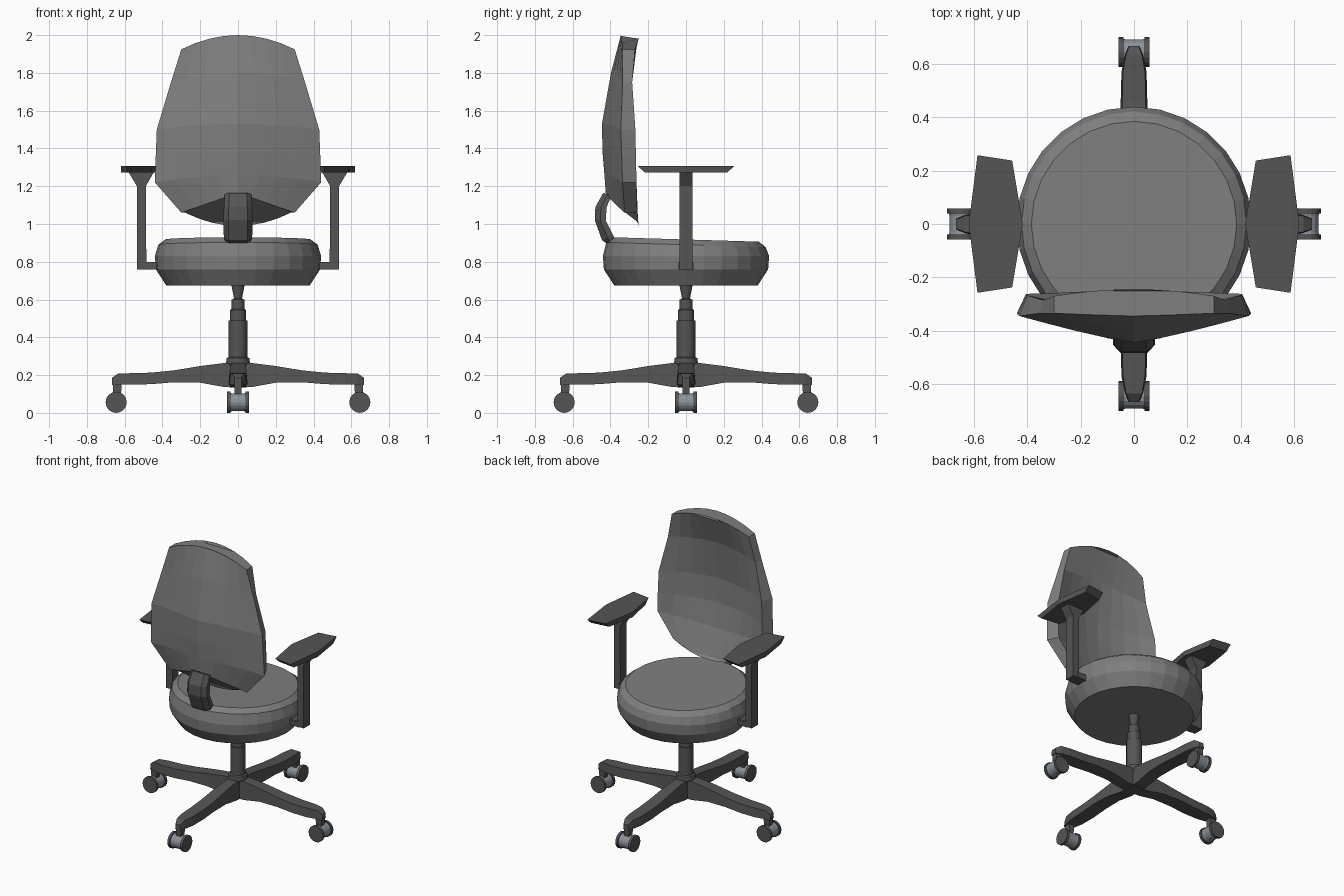
import bpy, bmesh
from math import cos, sin, pi, radians
from mathutils import Matrix, Vector

if "Cube" in bpy.data.objects:
    bpy.data.objects.remove(bpy.data.objects["Cube"])


def material(name, rgb):
    m = bpy.data.materials.new(name)
    m.diffuse_color = (*rgb, 1)
    m.use_nodes = True
    m.node_tree.nodes["Principled BSDF"].inputs["Base Color"].default_value = m.diffuse_color
    return m


CUSHION = material("cushion_grey", (0.21, 0.21, 0.21))
FRAME = material("frame_dark", (0.09, 0.09, 0.09))
METAL = material("hub_metal", (0.26, 0.29, 0.33))


def loft(name, rings, mat, matrix=Matrix()):
    """Closed rings of equal length, bridged and capped."""
    bm = bmesh.new()
    vs = [[bm.verts.new(matrix @ Vector(p)) for p in r] for r in rings]
    n = len(rings[0])
    for a, b in zip(vs, vs[1:]):
        for i in range(n):
            j = (i + 1) % n
            bm.faces.new((a[i], a[j], b[j], b[i]))
    bm.faces.new(vs[0])
    bm.faces.new(vs[-1])
    return finish(name, bm, mat)


def finish(name, bm, mat):
    bmesh.ops.recalc_face_normals(bm, faces=bm.faces)
    me = bpy.data.meshes.new(name)
    bm.to_mesh(me)
    bm.free()
    me.materials.append(mat)
    ob = bpy.data.objects.new(name, me)
    bpy.context.collection.objects.link(ob)
    return ob


def lathe(name, profile, sides, mat, matrix=Matrix()):
    rings = [[(r * cos(2 * pi * i / sides), r * sin(2 * pi * i / sides), z)
              for i in range(sides)] for r, z in profile]
    return loft(name, rings, mat, matrix)


def rect(x0, x1, y0, y1, z):
    return [(x0, y0, z), (x1, y0, z), (x1, y1, z), (x0, y1, z)]


# Seat cushion, its top tipped slightly down towards +y
seat = lathe("seat", [(.38, .675), (.435, .76), (.44, .83), (.422, .89), (.385, .918)], 28, CUSHION)
for v in seat.data.vertices:
    if v.co.z > .88:
        v.co.z -= .03 * v.co.y

# Backrest shell: half width back/front, edge z, centre z back/front,
# y of back edge/centre, y of front edge/centre
rows = [
    (.300, .300, 1.925, 2.00, 2.00, -.335, -.345, -.270, -.245),
    (.355, .340, 1.750, 1.80, 1.79, -.335, -.397, -.285, -.320),
    (.430, .400, 1.500, 1.53, 1.52, -.345, -.445, -.268, -.360),
    (.436, .405, 1.350, 1.38, 1.35, -.340, -.442, -.265, -.355),
    (.440, .405, 1.220, 1.26, 1.19, -.336, -.432, -.262, -.325),
    (.300, .280, 1.060, 1.165, .99, -.325, -.425, -.258, -.250),
]
cols = [-1, -.75, -.5, -.25, 0, .25, .5, .75, 1]
rings = []
for w, wf, ze, zb, zf, ybe, ybc, yfe, yfc in rows:
    p = 1 if ze < 1.1 else 2
    back = [(u * w, ybc + (ybe - ybc) * abs(u) ** 1.2, zb + (ze - zb) * abs(u) ** p) for u in cols]
    front = [(u * wf, yfc + (yfe - yfc) * u * u, zf + (ze - zf) * u * u) for u in reversed(cols)]
    rings.append(back + front)
loft("backrest", rings, CUSHION)

# Bracket joining backrest to seat: half width, outer y/z, inner y/z
bracket = [(.065, -.425, .90, -.37, .90), (.075, -.445, .915, -.385, .94), (.078, -.483, 1.02, -.425, 1.02),
           (.075, -.480, 1.09, -.420, 1.09), (.070, -.438, 1.165, -.395, 1.15)]
loft("back_bracket", [[(-w * .65, yo, zo), (w * .65, yo, zo), (w, (yo + yi) / 2, (zo + zi) / 2), (w, yi, zi),
                       (-w, yi, zi), (-w, (yo + yi) / 2, (zo + zi) / 2)]
                      for w, yo, zo, yi, zi in bracket], FRAME)

# Armrests, mirrored
pad = [(.417, 0), (.457, .238), (.587, .258), (.62, 0), (.587, -.258), (.457, -.238)]
for side, sx in (("left", -1), ("right", 1)):
    flip = Matrix.Scale(sx, 4, (1, 0, 0))
    loft(side + "_arm_pad", [[(x, y * .84, 1.272) for x, y in pad],
                             [(x, y, 1.308) for x, y in pad]], FRAME, flip)
    loft(side + "_arm_post", [rect(.485, .535, -.035, .035, .76), rect(.488, .535, -.035, .035, 1.20),
                              rect(.445, .58, -.035, .035, 1.275)], FRAME, flip)
    loft(side + "_arm_foot", [rect(.40, .50, -.04, .04, .76), rect(.40, .50, -.04, .04, .80)], FRAME, flip)

# Gas lift column and hub
lathe("column", [(.045, .135), (.052, .15), (.052, .24), (.063, .265), (.06, .29), (.05, .295), (.05, .49),
                 (.042, .49), (.042, .545), (.034, .55), (.034, .60), (.021, .605), (.036, .68)], 16, FRAME)

# Four legs with casters: distance, half width, top z, bottom z
leg = [(.0, .042, .265, .135), (.08, .042, .263, .138), (.20, .046, .248, .16), (.34, .05, .225, .162),
       (.46, .05, .213, .152), (.57, .047, .21, .15), (.635, .034, .208, .15), (.668, .02, .185, .148)]
for k, where in enumerate(("right", "rear", "left", "front")):
    turn = Matrix.Rotation(k * pi / 2, 4, 'Z')
    loft(where + "_leg", [[(d, -w, b), (d, w, b), (d, w * .88, t), (d, -w * .88, t)]
                          for d, w, t, b in leg], FRAME, turn)
    loft(where + "_caster_stem", [rect(.62, .66, -.018, .018, .09), rect(.615, .663, -.02, .02, .16)], FRAME, turn)
    axle = turn @ Matrix.Translation((.645, 0, .056)) @ Matrix.Rotation(radians(90), 4, 'X')
    lathe(where + "_caster_hub", [(.05, -.045), (.047, -.03), (.047, .03), (.05, .045)], 16, METAL, axle)
    for s, e in (("a", -1), ("b", 1)):
        lathe(where + "_caster_wheel_" + s, [(.056, e * .04), (.056, e * .058)], 16, FRAME, axle)
